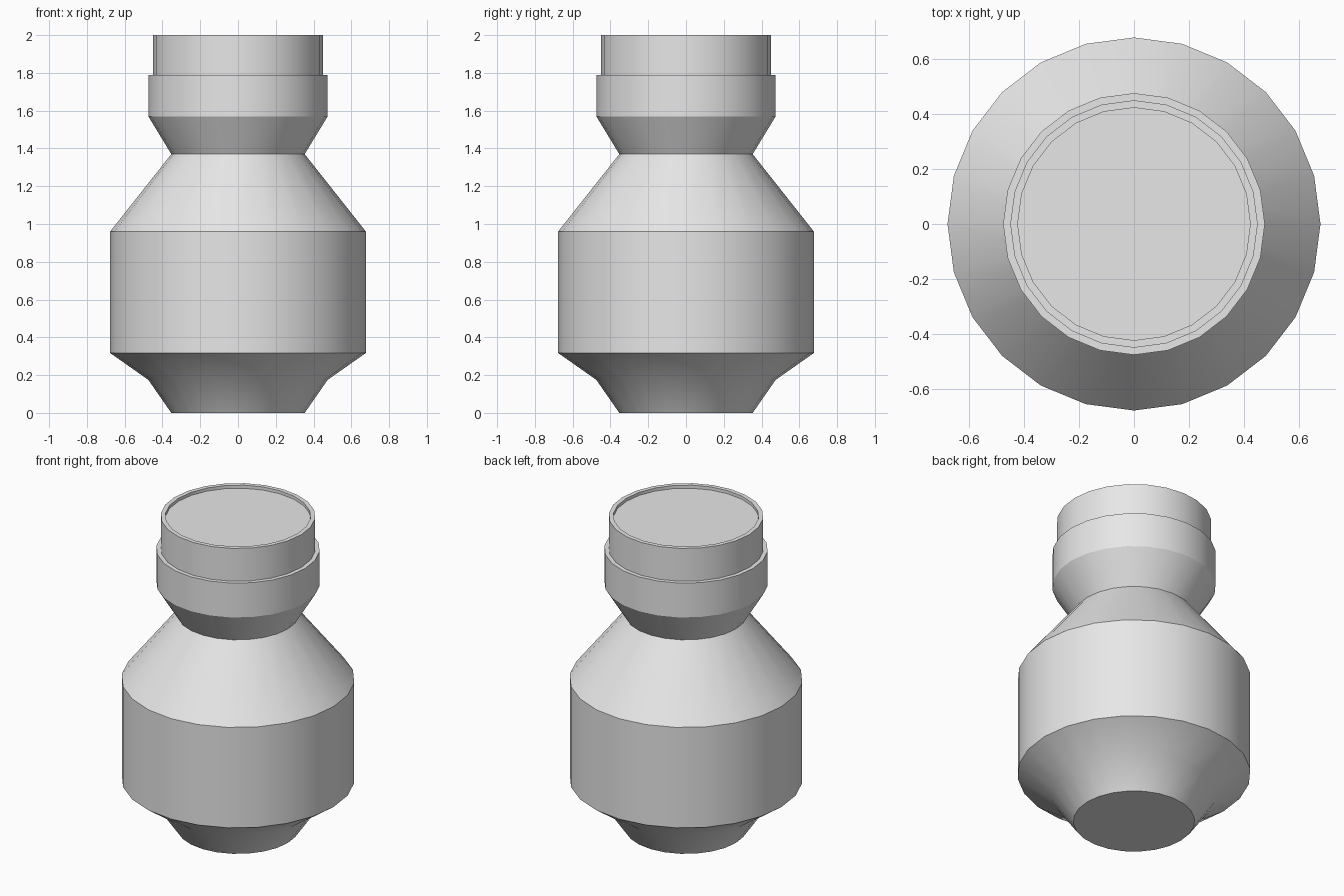
import bpy, bmesh, math

cube = bpy.data.objects.get("Cube")
if cube:
    bpy.data.objects.remove(cube, do_unlink=True)

SIDES = 24

grey = bpy.data.materials.new("light grey")
grey.use_nodes = True
grey.diffuse_color = (0.8, 0.8, 0.8, 1)
grey.node_tree.nodes["Principled BSDF"].inputs["Base Color"].default_value = (0.8, 0.8, 0.8, 1)


def lathe(name, profile):
    """Turn a (radius, height) profile, listed bottom to top, into a capped solid."""
    bm = bmesh.new()
    rings = []
    for r, z in profile:
        rings.append([bm.verts.new((r * math.cos(a), r * math.sin(a), z))
                      for a in (i * math.tau / SIDES for i in range(SIDES))])
    for low, high in zip(rings, rings[1:]):
        for i in range(SIDES):
            j = (i + 1) % SIDES
            bm.faces.new((low[i], low[j], high[j], high[i]))
    bm.faces.new(rings[0][::-1])
    bm.faces.new(rings[-1])
    mesh = bpy.data.meshes.new(name)
    bm.to_mesh(mesh)
    bm.free()
    mesh.materials.append(grey)
    obj = bpy.data.objects.new(name, mesh)
    bpy.context.collection.objects.link(obj)
    bpy.ops.object.select_all(action='DESELECT')
    obj.select_set(True)
    bpy.context.view_layer.objects.active = obj
    bpy.ops.object.shade_smooth_by_angle(angle=math.radians(30))
    return obj


# One closed vessel: tapered foot, drum, shoulder, waist, collar, ledge, rim, recessed lid
lathe("vessel", [
    (0.353, 0.0), (0.475, 0.175),      # foot
    (0.677, 0.317), (0.677, 0.96),     # drum
    (0.353, 1.37),                     # waist
    (0.475, 1.57), (0.475, 1.79),      # collar
    (0.449, 1.79), (0.449, 2.0),       # ledge and neck
    (0.422, 2.0), (0.422, 1.98),       # rim and recessed lid
])
